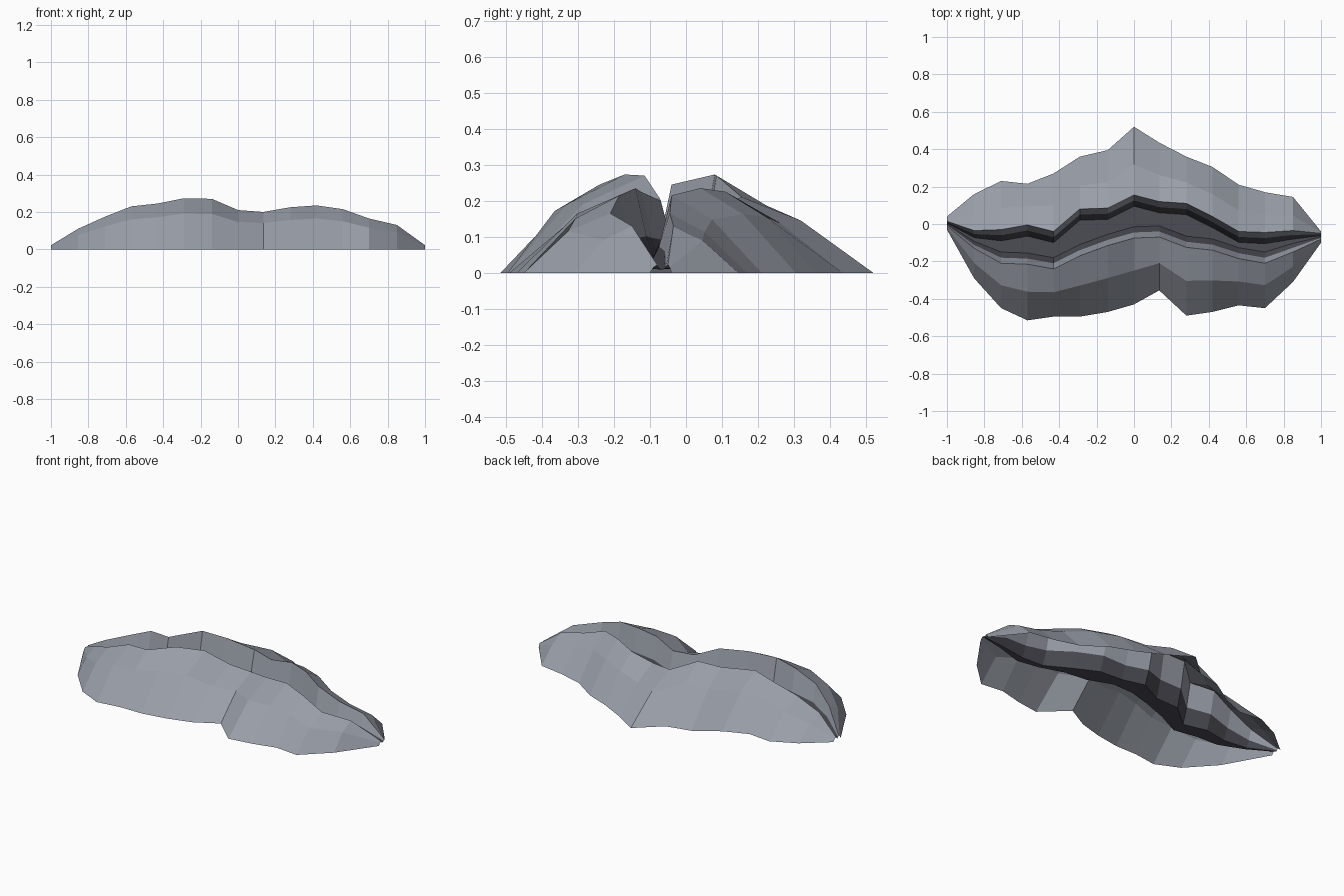
import bpy

if "Cube" in bpy.data.objects:
    bpy.data.objects.remove(bpy.data.objects["Cube"])


def material(name, rgb):
    m = bpy.data.materials.new(name)
    m.diffuse_color = (*rgb, 1)
    m.use_nodes = True
    m.node_tree.nodes["Principled BSDF"].inputs["Base Color"].default_value = m.diffuse_color
    return m


ROCK = material("grey rock", (0.32, 0.345, 0.395))
DARK = material("dark crevice", (0.072, 0.072, 0.09))

# Stations along the ridge:
# x, back edge y, back lip y, front lip y, front edge y, lip height
STATIONS = [
    (-1.00, 0.04, 0.015, -0.01, -0.03, 0.022),
    (-0.855, 0.16, -0.035, -0.13, -0.29, 0.11),
    (-0.71, 0.23, -0.03, -0.21, -0.45, 0.175),
    (-0.57, 0.215, -0.005, -0.215, -0.515, 0.23),
    (-0.43, 0.27, -0.04, -0.24, -0.495, 0.245),
    (-0.29, 0.36, 0.08, -0.17, -0.495, 0.273),
    (-0.14, 0.395, 0.085, -0.115, -0.47, 0.27),
    (0.00, 0.52, 0.155, -0.075, -0.43, 0.21),
    (0.135, 0.435, 0.12, -0.07, -0.355, 0.20),
    (0.28, 0.36, 0.11, -0.125, -0.49, 0.225),
    (0.42, 0.305, 0.04, -0.14, -0.47, 0.235),
    (0.56, 0.21, -0.04, -0.185, -0.435, 0.215),
    (0.70, 0.17, -0.045, -0.21, -0.45, 0.165),
    (0.85, 0.145, -0.035, -0.15, -0.31, 0.13),
    (1.00, -0.04, -0.05, -0.08, -0.10, 0.022),
]


def section(x, back, lip_b, lip_f, front, h):
    """Points across the mound from the back edge to the front edge."""
    step = min(0.03, (lip_b - lip_f) * 0.2)
    floor = min(0.012, h * 0.4)
    ledge = floor + (h - floor) * 0.4
    return [
        (x, back, 0),
        (x, back + (lip_b - back) * 0.55, h * 0.69),
        (x, lip_b, h),
        (x, lip_b - step, ledge),
        (x, lip_b - 2 * step, floor),
        (x, lip_f + 2 * step, floor),
        (x, lip_f + step, ledge),
        (x, lip_f, h),
        (x, front + (lip_f - front) * 0.51, h * 0.70),
        (x, front, 0),
    ]


SECTIONS = [section(*s) for s in STATIONS]


def strip(name, first, last, mat):
    """Loft the section points first..last through all stations."""
    n = last - first + 1
    verts = [p for s in SECTIONS for p in s[first:last + 1]]
    faces = [(i * n + j, i * n + j + 1, (i + 1) * n + j + 1, (i + 1) * n + j)
             for i in range(len(SECTIONS) - 1) for j in range(n - 1)]
    mesh = bpy.data.meshes.new(name)
    mesh.from_pydata(verts, [], faces)
    mesh.materials.append(mat)
    mesh.update()
    obj = bpy.data.objects.new(name, mesh)
    bpy.context.collection.objects.link(obj)


# Rock banks with their inner lips, and the dark channel between them
strip("back_bank", 0, 3, ROCK)
strip("crevice_channel", 3, 6, DARK)
strip("front_bank", 6, 9, ROCK)
